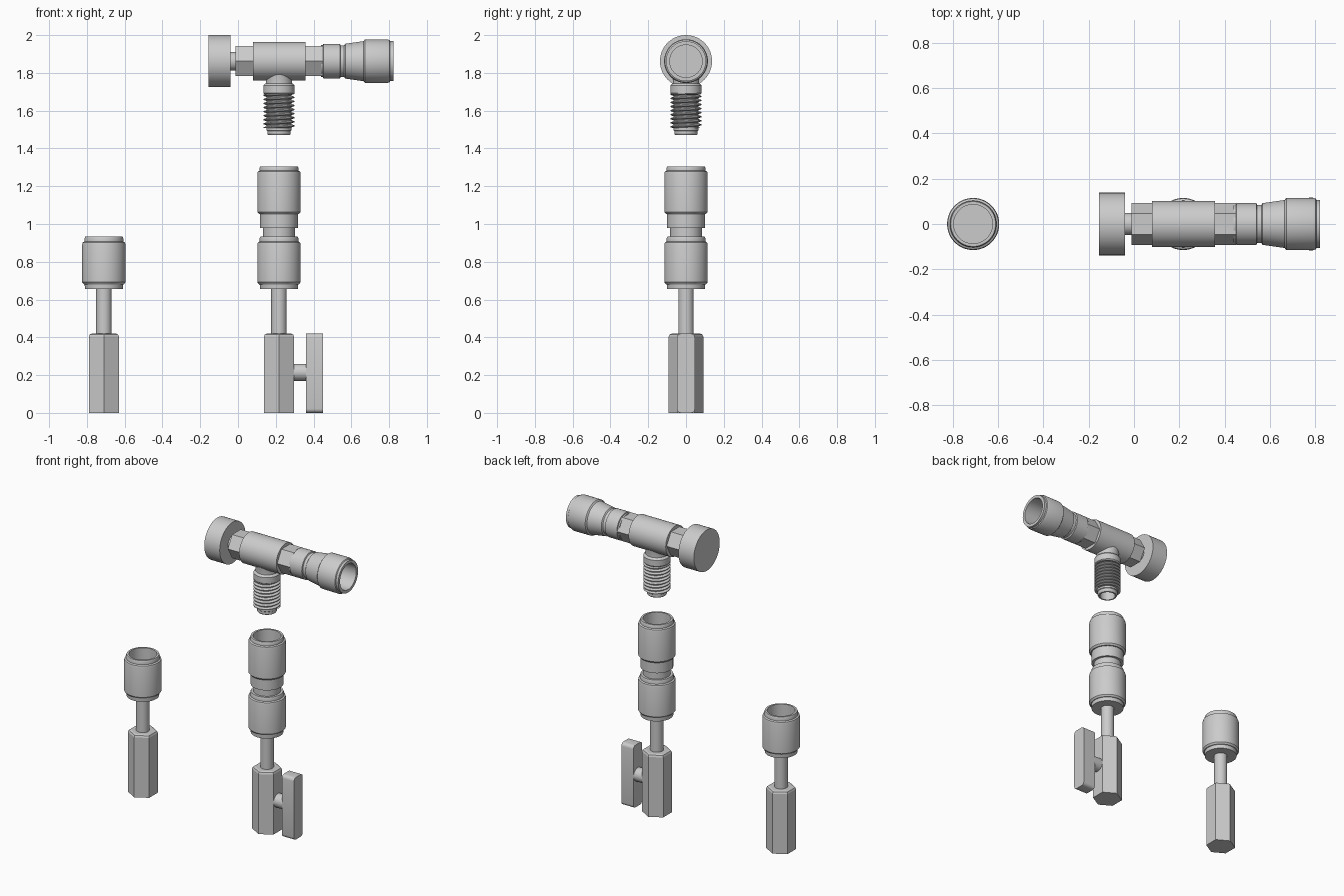
import bpy, bmesh, math
from mathutils import Matrix, Vector

if "Cube" in bpy.data.objects:
    bpy.data.objects.remove(bpy.data.objects["Cube"])

TO_X = Matrix.Rotation(math.pi / 2, 4, 'Y')   # turns a z axis into an x axis


def finish(name, bm, loc, axis='Z', angle=30):
    bmesh.ops.remove_doubles(bm, verts=bm.verts[:], dist=1e-5)
    bmesh.ops.recalc_face_normals(bm, faces=bm.faces[:])
    if axis == 'X':
        bm.transform(TO_X)
    me = bpy.data.meshes.new(name)
    bm.to_mesh(me)
    bm.free()
    me.shade_smooth()
    me.set_sharp_from_angle(angle=math.radians(angle))
    ob = bpy.data.objects.new(name, me)
    ob.location = loc
    bpy.context.collection.objects.link(ob)
    return ob


def lathe(name, profile, loc, axis='Z', n=48):
    """Turn (radius, height) points around the axis."""
    bm = bmesh.new()
    rings = []
    for r, h in profile:
        rings.append([bm.verts.new((r * math.cos(2 * math.pi * j / n),
                                    r * math.sin(2 * math.pi * j / n), h)) for j in range(n)])
    for a, b in zip(rings, rings[1:]):
        for j in range(n):
            k = (j + 1) % n
            bm.faces.new((a[j], a[k], b[k], b[j]))
    return finish(name, bm, loc, axis)


def rod(name, r, h0, h1, loc, axis='Z'):
    return lathe(name, [(0, h0), (r, h0), (r, h1), (0, h1)], loc, axis)


def hexagon(name, h0, h1, loc, axis='Z', r=0.092, chamfer=0):
    bm = bmesh.new()
    bmesh.ops.create_cone(bm, cap_ends=True, segments=6, radius1=r, radius2=r, depth=h1 - h0,
                          matrix=Matrix.Translation((0, 0, (h0 + h1) / 2)) @ Matrix.Rotation(math.pi / 2, 4, 'Z'))
    # make sure the corners point along y
    if max(v.co.y for v in bm.verts) < r * 0.95:
        bm.transform(Matrix.Rotation(math.pi / 6, 4, 'Z'))
    if chamfer:
        top = [e for e in bm.edges if all(v.co.z > h1 - 1e-4 for v in e.verts)]
        bmesh.ops.bevel(bm, geom=top, offset=chamfer, segments=2, affect='EDGES', profile=0.5)
    return finish(name, bm, loc, axis, 20)


def thread(name, root, crest, z0, z1, pitch, loc, n=48):
    """One helical ridge wound around the stub."""
    bm = bmesh.new()
    prof = [(root, 0), (root, 0.2), (crest, 0.5), (crest, 0.7), (root, 1)]
    steps = int((z1 - z0) / pitch * n)
    prev = None
    for s in range(-n, steps + 1):
        a = 2 * math.pi * s / n
        row = [bm.verts.new((r * math.cos(a), r * math.sin(a),
                             min(max(z0 + pitch * (s / n + f), z0), z1))) for r, f in prof]
        if prev:
            for i in range(len(prof) - 1):
                bm.faces.new((prev[i], row[i], row[i + 1], prev[i + 1]))
        prev = row
    bmesh.ops.dissolve_degenerate(bm, edges=bm.edges[:], dist=1e-6)
    return finish(name, bm, loc)


def sleeve(z0):
    """Outer outline of a push-fit sleeve, bottom to top."""
    return [(0.10, z0), (0.102, z0 + 0.025), (0.106, z0 + 0.026), (0.115, z0 + 0.037), (0.115, z0 + 0.235),
            (0.112, z0 + 0.247), (0.103, z0 + 0.252), (0.103, z0 + 0.268), (0.099, z0 + 0.278)]


def bore(r, mouth, depth):
    return [(r, mouth), (r, mouth - depth), (0, mouth - depth)]


# Left blanking plug
L = (-0.71, 0, 0)
hexagon("left_hex_base", 0, 0.42, L, chamfer=0.016)
rod("left_stem", 0.041, 0.40, 0.67, L)
lathe("left_sleeve", [(0, 0.655)] + sleeve(0.655) + bore(0.086, 0.933, 0.2), L)

# Centre valve column
C = (0.217, 0, 0)
hexagon("valve_hex_body", 0, 0.42, C, chamfer=0.016)
rod("valve_stem", 0.041, 0.40, 0.67, C)
lathe("double_sleeve", [(0, 0.655)] + sleeve(0.655) +
      [(0.084, 0.933), (0.084, 0.98), (0.10, 0.98), (0.10, 1.052), (0.106, 1.053), (0.115, 1.064),
       (0.115, 1.265), (0.112, 1.277), (0.103, 1.282), (0.103, 1.297), (0.099, 1.305)] +
      bore(0.086, 1.305, 0.2), C)

# Valve handle
rod("handle_pin", 0.045, 0.06, 0.155, (0.217, 0, 0.215), 'X')
bm = bmesh.new()
bmesh.ops.create_cube(bm, size=1, matrix=Matrix.Diagonal((0.09, 0.094, 0.42, 1)))
ends = [e for e in bm.edges if abs(e.verts[0].co.x - e.verts[1].co.x) > 0.05]
bmesh.ops.bevel(bm, geom=ends, offset=0.022, segments=4, affect='EDGES', profile=0.5)
finish("valve_handle", bm, (0.405, 0, 0.21))

# Tee run along x
T = (0, 0, 1.862)
rod("tee_knob", 0.138, -0.155, -0.04, T, 'X')
rod("tee_knob_neck", 0.049, -0.05, 0.0, T, 'X')
hexagon("tee_left_hex", -0.012, 0.09, T, 'X')
rod("tee_body", 0.102, 0.08, 0.357, T, 'X')
hexagon("tee_right_hex", 0.35, 0.45, T, 'X')
lathe("tee_outlet", [(0, 0.44), (0.085, 0.44), (0.085, 0.45), (0.092, 0.452), (0.092, 0.54), (0.084, 0.543),
                     (0.084, 0.562), (0.092, 0.568), (0.106, 0.665), (0.115, 0.672), (0.116, 0.79),
                     (0.112, 0.802), (0.106, 0.806), (0.106, 0.822)] + bore(0.086, 0.822, 0.2), T, 'X')

# Tee branch with threaded stub
lathe("branch_stub", [(0, 1.80), (0.075, 1.80), (0.07, 1.765), (0.07, 1.745), (0.077, 1.74), (0.083, 1.733),
                      (0.083, 1.693), (0.077, 1.686), (0.066, 1.684), (0.066, 1.495), (0.062, 1.492),
                      (0.062, 1.478), (0.057, 1.47), (0.048, 1.47), (0.048, 1.62), (0, 1.62)], C)
thread("branch_thread", 0.065, 0.083, 1.507, 1.695, 0.0215, C)
